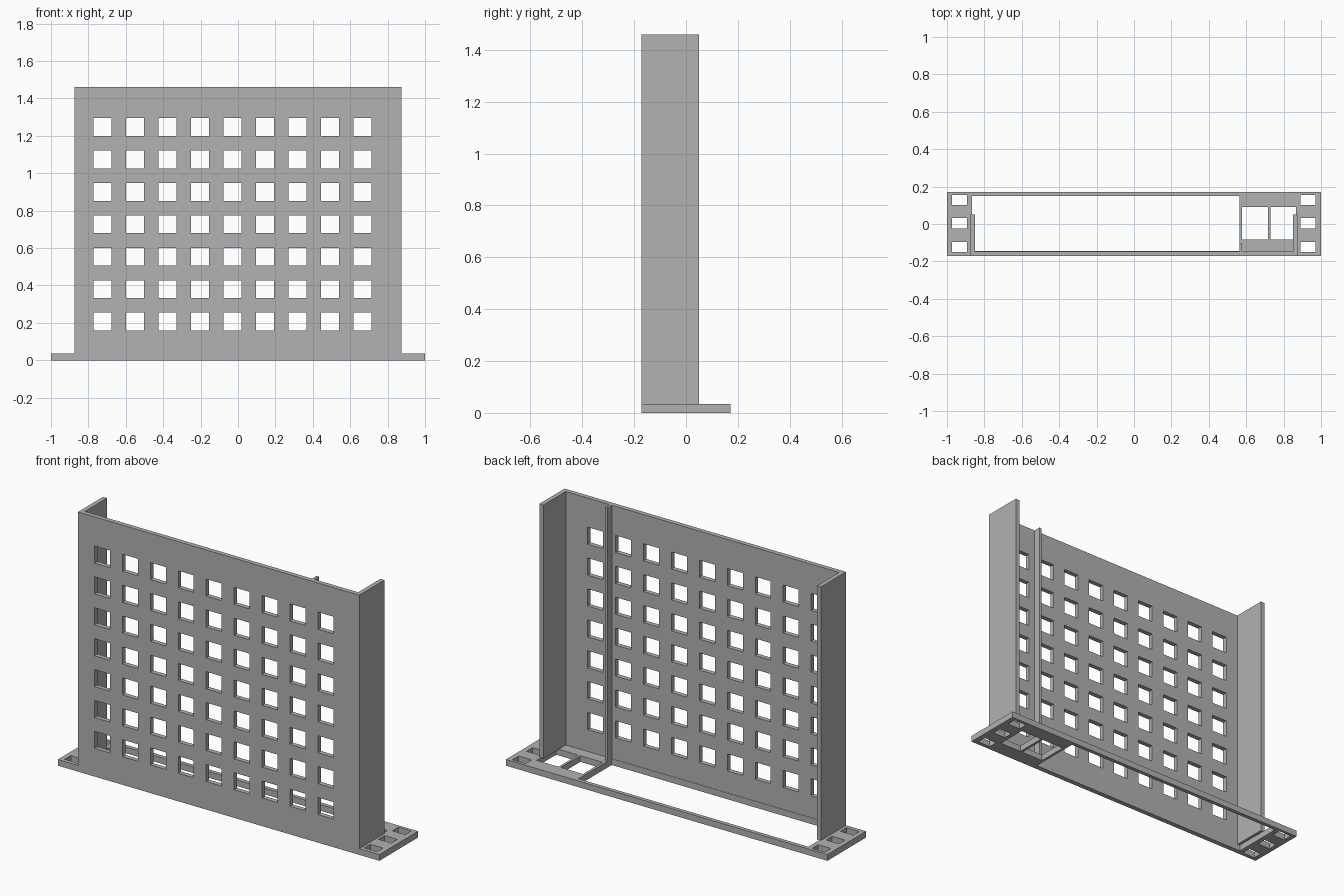
import bpy
import bmesh
from mathutils import Vector

if "Cube" in bpy.data.objects:
    bpy.data.objects.remove(bpy.data.objects["Cube"], do_unlink=True)

grey = bpy.data.materials.new("plain_grey")
grey.use_nodes = True
colour = (0.445, 0.445, 0.445, 1)
grey.diffuse_color = colour
grey.node_tree.nodes["Principled BSDF"].inputs["Base Color"].default_value = colour

BASE_TOP, TOP = 0.035, 1.46
FRONT, BACK = -0.172, 0.172
PLATE_BACK = -0.146


def panel(name, outline, holes, origin, u_axis, v_axis, depth):
    """Flat panel with rectangular holes (u0, u1, v0, v1), thickened along depth."""
    rects = [outline] + holes
    us = sorted({u for r in rects for u in r[:2]})
    vs = sorted({v for r in rects for v in r[2:]})
    origin, u_axis, v_axis = Vector(origin), Vector(u_axis), Vector(v_axis)
    bm = bmesh.new()
    grid = {(u, v): bm.verts.new(origin + u_axis * u + v_axis * v) for u in us for v in vs}
    for u0, u1 in zip(us, us[1:]):
        for v0, v1 in zip(vs, vs[1:]):
            cu, cv = (u0 + u1) / 2, (v0 + v1) / 2
            if not any(a < cu < b and c < cv < d for a, b, c, d in holes):
                bm.faces.new([grid[k] for k in ((u0, v0), (u1, v0), (u1, v1), (u0, v1))])
    bmesh.ops.delete(bm, geom=[v for v in bm.verts if not v.link_faces], context="VERTS")
    ext = bmesh.ops.extrude_face_region(bm, geom=bm.faces[:], use_keep_orig=True)
    moved = [g for g in ext["geom"] if isinstance(g, bmesh.types.BMVert)]
    bmesh.ops.translate(bm, verts=moved, vec=Vector(depth))
    bmesh.ops.recalc_face_normals(bm, faces=bm.faces[:])
    mesh = bpy.data.meshes.new(name)
    bm.to_mesh(mesh)
    bm.free()
    mesh.materials.append(grey)
    obj = bpy.data.objects.new(name, mesh)
    bpy.context.collection.objects.link(obj)
    return obj


def box(name, x0, x1, y0, y1, z0, z1):
    return panel(name, (x0, x1, y0, y1), [], (0, 0, z0), (1, 0, 0), (0, 1, 0), (0, 0, z1 - z0))


# Base frame: long slot, two square openings and three mounting slots at each end
openings = [(-0.866, 0.563, -0.144, 0.15),
            (0.578, 0.716, -0.083, 0.09),
            (0.73, 0.866, -0.083, 0.09)]
for x0, x1 in ((-0.973, -0.893), (0.89, 0.97)):
    for yc in (-0.123, 0.004, 0.128):
        openings.append((x0, x1, yc - 0.027, yc + 0.027))
panel("base_frame", (-1, 1, FRONT, BACK), openings,
      (0, 0, 0), (1, 0, 0), (0, 1, 0), (0, 0, BASE_TOP))

# Front plate with its grid of square windows
step, half = 0.1737, 0.048
windows = []
for col in range(9):
    for row in range(7):
        x, z = -0.724 + col * step, 0.206 + row * step
        windows.append((x - half, x + half, z - half, z + half))
panel("front_plate", (-0.875, 0.875, BASE_TOP, TOP), windows,
      (0, FRONT, 0), (1, 0, 0), (0, 0, 1), (0, PLATE_BACK - FRONT, 0))

# Side walls
for name, x0, x1 in (("right_wall", -0.875, -0.85), ("left_wall", 0.85, 0.875)):
    box(name, x0, x1, PLATE_BACK, 0.051, BASE_TOP, TOP)

# Upright divider rib behind the plate
box("divider_rib", 0.563, 0.578, PLATE_BACK, -0.105, BASE_TOP, TOP)
